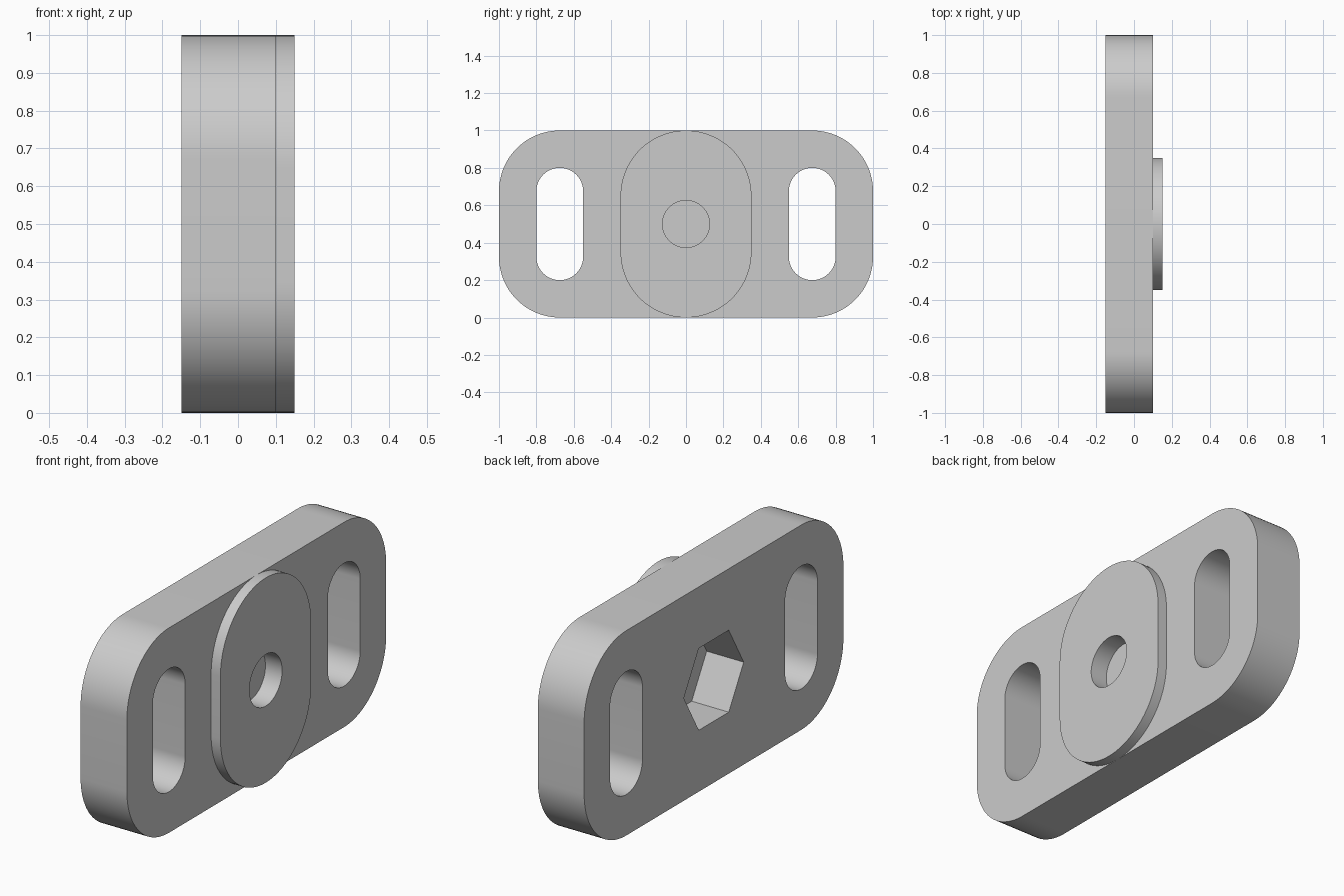
import bpy
import bmesh
from math import cos, sin, pi, radians

cube = bpy.data.objects.get("Cube")
if cube:
    bpy.data.objects.remove(cube, do_unlink=True)

grey = bpy.data.materials.new("plain grey")
grey.use_nodes = True
COLOUR = (0.6, 0.6, 0.6, 1)
grey.diffuse_color = COLOUR
grey.node_tree.nodes["Principled BSDF"].inputs["Base Color"].default_value = COLOUR


def rounded(y, half_w, half_h, r, steps=24):
    """Rounded rectangle outline in the YZ plane, centred on (y, 0.5)."""
    corners = [(1, 1), (-1, 1), (-1, -1), (1, -1)]
    points = []
    for i, (sy, sz) in enumerate(corners):
        for k in range(steps + 1):
            a = (i + k / steps) * pi / 2
            points.append((y + sy * (half_w - r) + r * cos(a),
                           0.5 + sz * (half_h - r) + r * sin(a)))
    return points


def polygon(r, sides):
    return [(r * cos(2 * pi * i / sides), 0.5 + r * sin(2 * pi * i / sides))
            for i in range(sides)]


def prism(name, outline, x0, x1):
    """Extrude a YZ outline along X."""
    bm = bmesh.new()
    face = bm.faces.new([bm.verts.new((x0, y, z)) for y, z in outline])
    top = bmesh.ops.extrude_face_region(bm, geom=[face])["geom"]
    bmesh.ops.translate(bm, vec=(x1 - x0, 0, 0),
                        verts=[v for v in top if isinstance(v, bmesh.types.BMVert)])
    bmesh.ops.remove_doubles(bm, verts=bm.verts, dist=1e-5)
    bmesh.ops.recalc_face_normals(bm, faces=bm.faces)
    mesh = bpy.data.meshes.new(name)
    bm.to_mesh(mesh)
    bm.free()
    mesh.materials.append(grey)
    obj = bpy.data.objects.new(name, mesh)
    bpy.context.collection.objects.link(obj)
    return obj


def select(obj):
    bpy.ops.object.select_all(action='DESELECT')
    obj.select_set(True)
    bpy.context.view_layer.objects.active = obj


def cut(obj, *cutters):
    select(obj)
    for cutter in cutters:
        cutter.hide_render = True
        mod = obj.modifiers.new("cut", 'BOOLEAN')
        mod.operation = 'DIFFERENCE'
        mod.solver = 'EXACT'
        mod.object = cutter
        bpy.ops.object.modifier_apply(modifier=mod.name)


# Solid parts: long plate and raised oval pad on its +x side
plate = prism("plate", rounded(0, 1, 0.5, 0.325), -0.15, 0.1)
pad = prism("raised_pad", rounded(0, 0.35, 0.5, 0.35), 0.1, 0.15)

# Cutters: two slots, a blind bolt hole and a hexagonal nut pocket
slots = [prism("slot_cutter", rounded(s * 0.675, 0.125, 0.3, 0.125), -0.3, 0.3)
         for s in (-1, 1)]
hole = prism("bolt_hole_cutter", polygon(0.126, 64), 0.06, 0.3)
pocket = prism("nut_pocket_cutter", polygon(0.231, 6), -0.3, 0.05)

cut(plate, *slots, hole, pocket)
cut(pad, hole)
for cutter in slots + [hole, pocket]:
    bpy.data.objects.remove(cutter, do_unlink=True)

for part in (plate, pad):
    select(part)
    bpy.ops.object.shade_smooth_by_angle(angle=radians(30))
